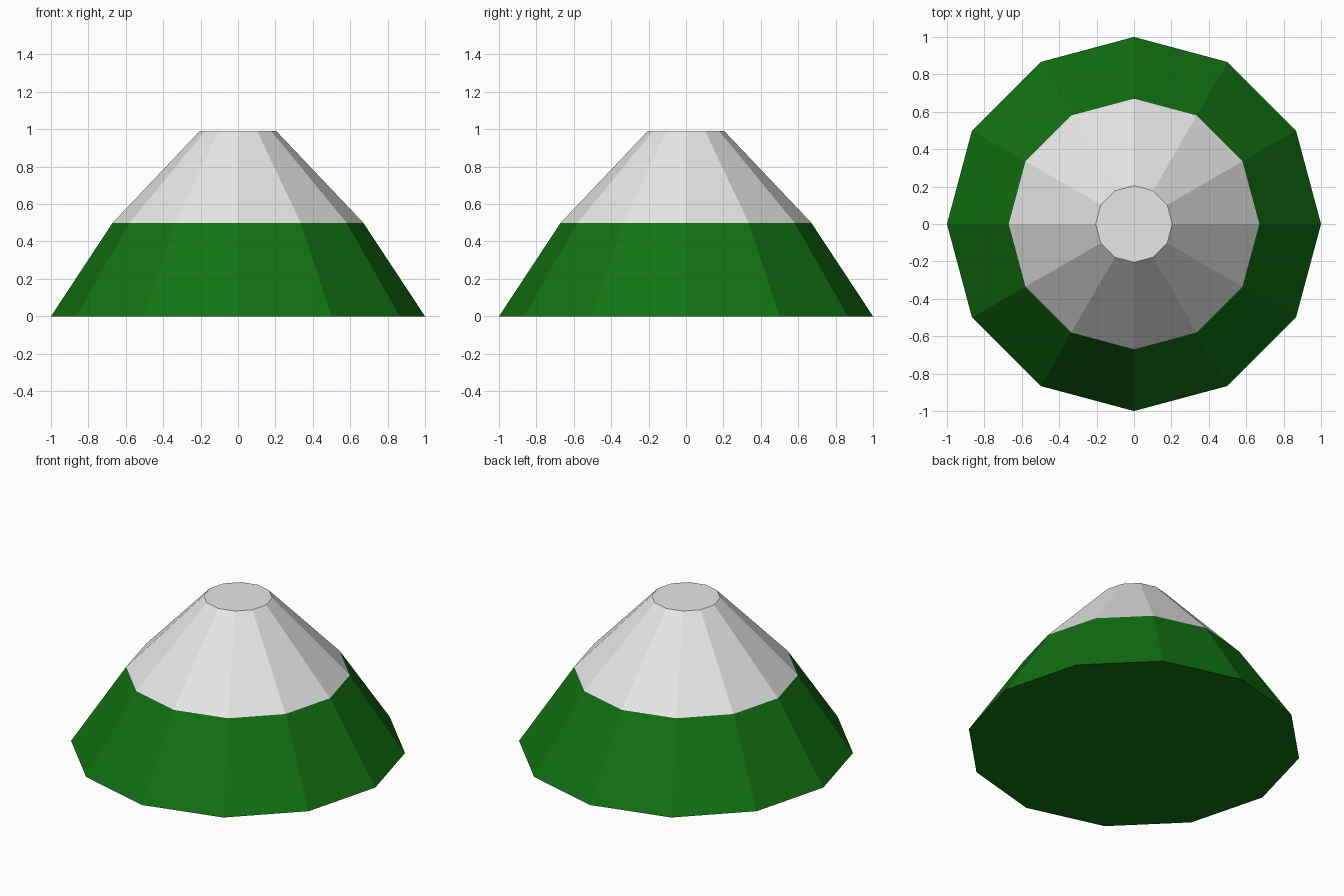
import bpy
import bmesh
from math import cos, sin, tau

cube = bpy.data.objects.get("Cube")
if cube:
    bpy.data.objects.remove(cube, do_unlink=True)

SIDES = 12
SNOW_LINE = 0.5
PROFILE = [(1.0, 0.0), (0.67, SNOW_LINE), (0.205, 0.99)]  # radius, height


def make_material(name, colour):
    mat = bpy.data.materials.new(name)
    mat.use_nodes = True
    mat.diffuse_color = colour
    mat.node_tree.nodes["Principled BSDF"].inputs["Base Color"].default_value = colour
    return mat


# Mountain: stacked rings joined by flat facets, closed at both ends
bm = bmesh.new()
rings = [
    [bm.verts.new((r * cos(tau * i / SIDES), r * sin(tau * i / SIDES), z))
     for i in range(SIDES)]
    for r, z in PROFILE
]
for low, high in zip(rings, rings[1:]):
    for i in range(SIDES):
        j = (i + 1) % SIDES
        bm.faces.new((low[i], low[j], high[j], high[i]))
bm.faces.new(rings[0][::-1])
bm.faces.new(rings[-1])

# Snow covers every face above the snow line
for face in bm.faces:
    face.material_index = int(face.calc_center_median().z > SNOW_LINE)

mesh = bpy.data.meshes.new("mountain")
bm.to_mesh(mesh)
bm.free()
mesh.materials.append(make_material("grass green", (0.006, 0.165, 0.006, 1)))
mesh.materials.append(make_material("snow white", (0.8, 0.8, 0.8, 1)))
bpy.context.collection.objects.link(bpy.data.objects.new("mountain", mesh))
